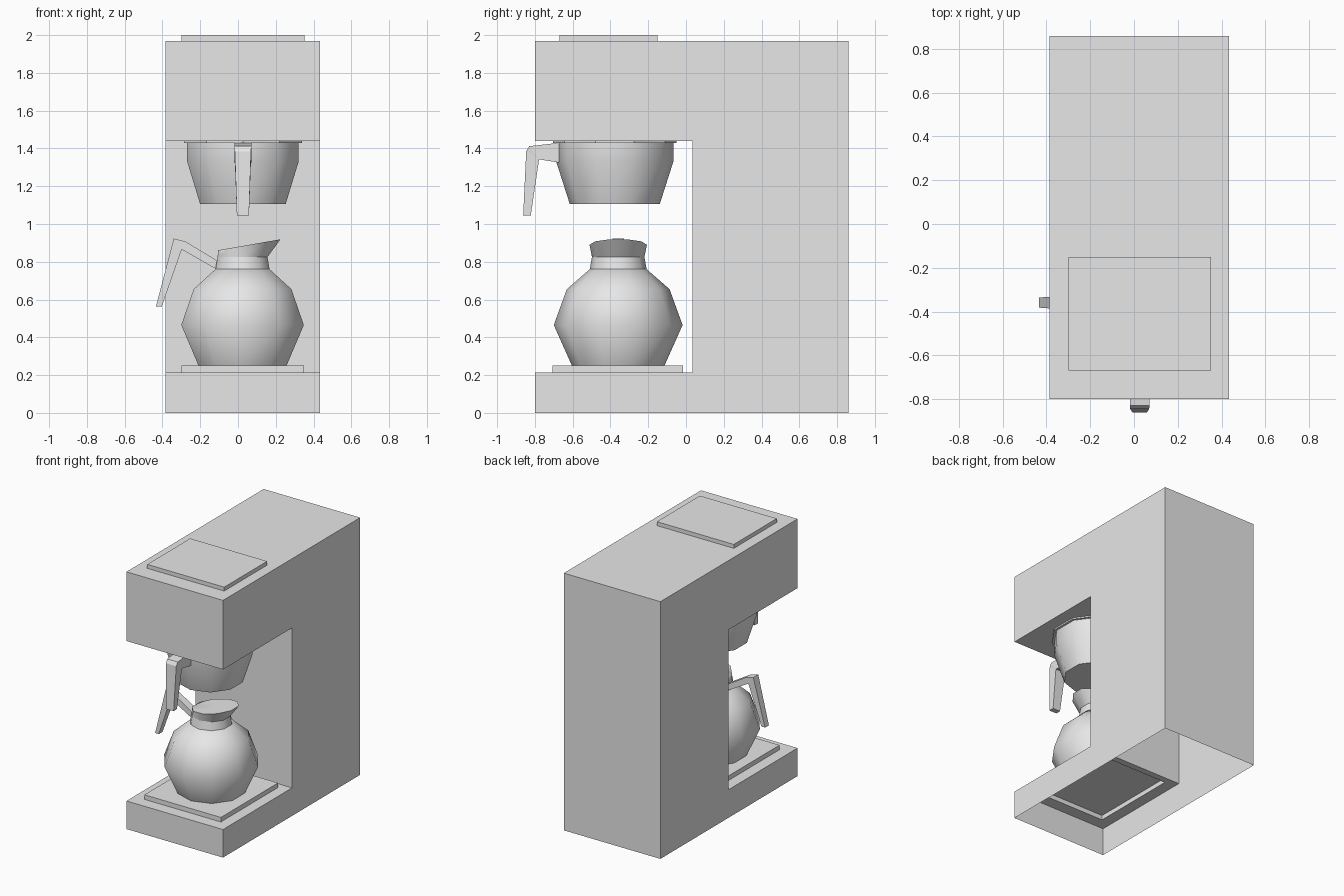
import bpy, bmesh
from math import sin, cos, pi, radians

if "Cube" in bpy.data.objects:
    bpy.data.objects.remove(bpy.data.objects["Cube"])

grey = bpy.data.materials.new("light_grey")
grey.use_nodes = True
grey.diffuse_color = (0.8, 0.8, 0.8, 1)
grey.node_tree.nodes["Principled BSDF"].inputs["Base Color"].default_value = (0.8, 0.8, 0.8, 1)


def finish(name, bm, smooth=None):
    bmesh.ops.recalc_face_normals(bm, faces=bm.faces[:])
    mesh = bpy.data.meshes.new(name)
    bm.to_mesh(mesh)
    bm.free()
    mesh.materials.append(grey)
    obj = bpy.data.objects.new(name, mesh)
    bpy.context.collection.objects.link(obj)
    if smooth:
        bpy.ops.object.select_all(action="DESELECT")
        obj.select_set(True)
        bpy.context.view_layer.objects.active = obj
        bpy.ops.object.shade_smooth_by_angle(angle=radians(smooth))
    return obj


def raise_panel(bm, face, x0, x1, y0, y1, height):
    """Inset a rectangle in a horizontal face and lift it."""
    base = face.calc_center_median()
    for lift in (0, height):
        bmesh.ops.inset_individual(bm, faces=[face], thickness=0.01)
        for v in face.verts:
            if lift == 0:
                v.co.x = x0 if v.co.x < base.x else x1
                v.co.y = y0 if v.co.y < base.y else y1
            else:
                v.co.x = x0 if v.co.x < (x0 + x1) / 2 else x1
                v.co.y = y0 if v.co.y < (y0 + y1) / 2 else y1
            v.co.z = base.z + lift


def lathe(name, center, rings, smooth=None, caps=(True, True)):
    """Ten-sided turned part; each ring is radius, height, x shift, x tilt."""
    bm = bmesh.new()
    loops = []
    for r, z, shift, tilt in rings:
        loop = []
        for i in range(10):
            a = pi / 2 + i * pi / 5
            x = r * cos(a)
            loop.append(bm.verts.new((center[0] + shift + x, center[1] + r * sin(a), z + tilt * x)))
        loops.append(loop)
    for a, b in zip(loops, loops[1:]):
        for i in range(10):
            j = (i + 1) % 10
            bm.faces.new((a[i], a[j], b[j], b[i]))
    for cap, loop in zip(caps, (loops[0], loops[-1])):
        if cap:
            bm.faces.new(loop)
    return finish(name, bm, smooth)


def handle(name, sections, place):
    """Bar from outer/inner point pairs and a half width at each section."""
    bm = bmesh.new()
    rings = []
    for outer, inner, w in sections:
        corners = ((outer, -w), (outer, w), (inner, w), (inner, -w))
        rings.append([bm.verts.new(place(p[0], p[1], s)) for p, s in corners])
    for a, b in zip(rings, rings[1:]):
        for i in range(4):
            j = (i + 1) % 4
            bm.faces.new((a[i], a[j], b[j], b[i]))
    bm.faces.new(rings[0])
    bm.faces.new(rings[-1])
    bmesh.ops.remove_doubles(bm, verts=bm.verts[:], dist=0.0001)
    return finish(name, bm)


# Body: C-shaped shell, open underneath, with raised lid and warming plate
bm = bmesh.new()
profile = [(-0.8, 0), (-0.8, 0.215), (0.035, 0.215), (0.035, 1.44),
           (-0.8, 1.44), (-0.8, 1.97), (0.86, 1.97), (0.86, 0)]
side = bm.faces.new([bm.verts.new((-0.385, y, z)) for y, z in profile])
ext = bmesh.ops.extrude_face_region(bm, geom=[side], use_keep_orig=True)
for v in ext["geom"]:
    if isinstance(v, bmesh.types.BMVert):
        v.co.x = 0.433
bmesh.ops.recalc_face_normals(bm, faces=bm.faces[:])
bottom = [f for f in bm.faces if all(v.co.z < 0.01 for v in f.verts)]
bmesh.ops.delete(bm, geom=bottom, context="FACES_ONLY")


def flat_at(height):
    return next(f for f in bm.faces if all(abs(v.co.z - height) < 0.001 for v in f.verts))


raise_panel(bm, flat_at(1.97), -0.30, 0.352, -0.67, -0.15, 0.03)
raise_panel(bm, flat_at(0.215), -0.298, 0.35, -0.707, -0.015, 0.035)
finish("body", bm)

# Filter basket under the overhang
basket = (0.026, -0.377)
lathe("basket_rim", basket, [(0.328, 1.428, 0, 0), (0.328, 1.439, 0, 0)])
lathe("filter_basket", basket,
      [(0.238, 1.105, 0, 0), (0.31, 1.33, 0, 0), (0.31, 1.43, 0, 0)], 50)
handle("basket_handle", [
    ((-0.67, 1.43), (-0.67, 1.325), 0.045),
    ((-0.83, 1.412), (-0.778, 1.342), 0.045),
    ((-0.846, 1.385), (-0.778, 1.342), 0.043),
    ((-0.862, 1.045), (-0.822, 1.045), 0.032),
], lambda y, z, s: (0.026 + s, y, z))

# Carafe: bowl, collar and slanted pouring spout
carafe = (0.024, -0.359)
lathe("carafe_bowl", carafe,
      [(0.245, 0.25, 0, 0), (0.341, 0.465, 0, 0), (0.272, 0.655, 0, 0), (0.148, 0.763, 0, 0)], 50)
lathe("carafe_collar", carafe, [(0.15, 0.763, 0, 0), (0.139, 0.825, 0, 0)], 50)
lathe("carafe_spout", carafe,
      [(0.139, 0.825, 0, 0), (0.152, 0.89, 0.018, 0.18)][:1]
      + [(0.152, 0.89, 0.036, 0.2)], 50)
spout = bpy.data.objects["carafe_spout"]
# Stretch the lip forward into a pouring edge
for v in spout.data.vertices:
    if v.co.z > 0.83:
        v.co.x = 0.06 + (v.co.x - 0.06) * 1.14
handle("carafe_handle", [
    ((-0.11, 0.806), (-0.12, 0.764), 0.03),
    ((-0.277, 0.907), (-0.298, 0.865), 0.03),
    ((-0.34, 0.923), (-0.298, 0.865), 0.03),
    ((-0.435, 0.562), (-0.404, 0.562), 0.023),
], lambda x, z, s: (x, carafe[1] + s, z))
